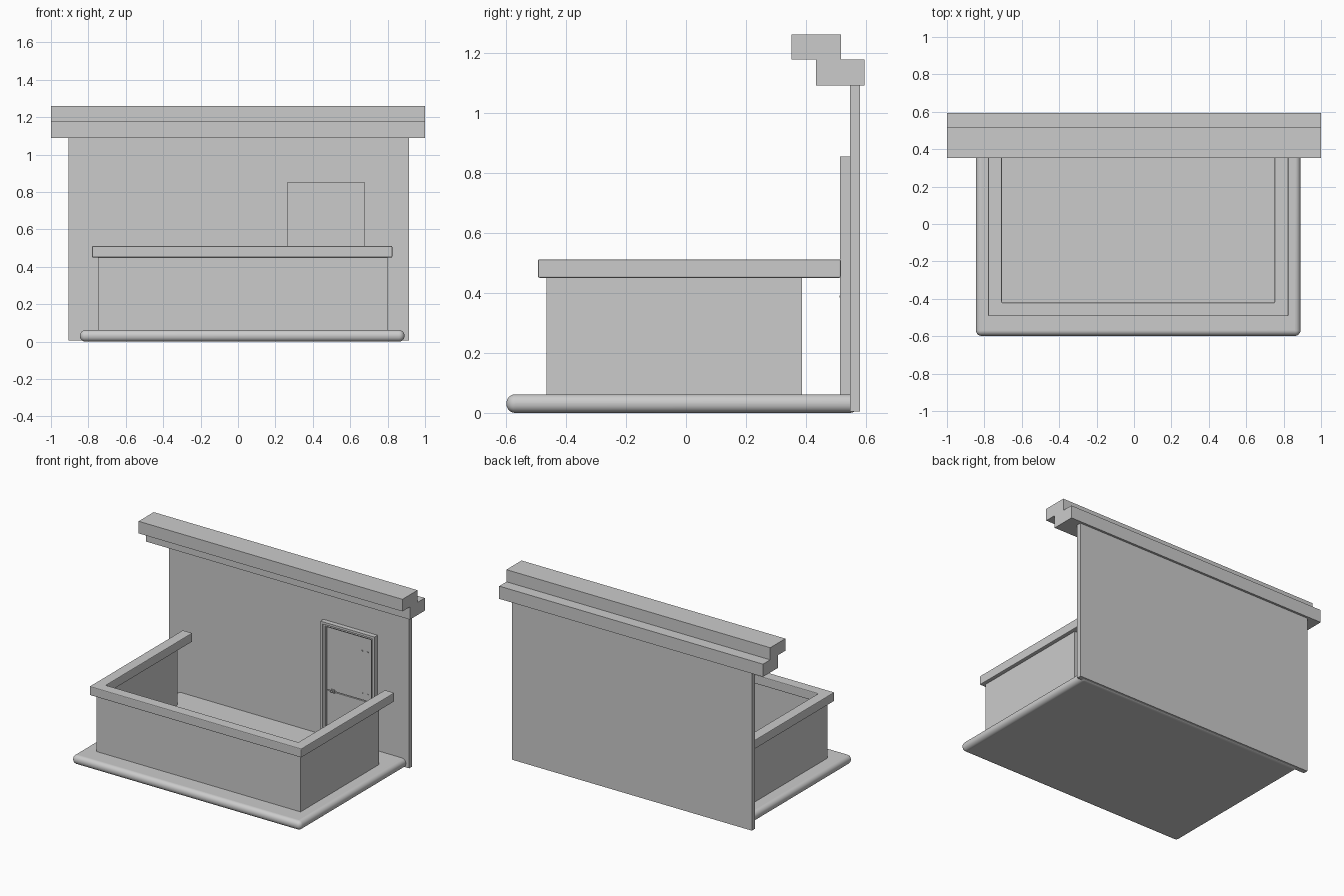
import bpy, bmesh

if "Cube" in bpy.data.objects:
    bpy.data.objects.remove(bpy.data.objects["Cube"])


def bevel(obj, width, segments):
    m = obj.modifiers.new("bevel", 'BEVEL')
    m.width = width
    m.segments = segments
    m.limit_method = 'ANGLE'


def prism(name, pts, place, depth):
    """Extrude a closed outline; place maps 2D points to 3D, depth is the extrusion vector."""
    bm = bmesh.new()
    face = bm.faces.new([bm.verts.new(place(*p)) for p in pts])
    ext = bmesh.ops.extrude_face_region(bm, geom=[face])
    verts = [v for v in ext["geom"] if isinstance(v, bmesh.types.BMVert)]
    bmesh.ops.translate(bm, verts=verts, vec=depth)
    bmesh.ops.recalc_face_normals(bm, faces=bm.faces)
    mesh = bpy.data.meshes.new(name)
    bm.to_mesh(mesh)
    bm.free()
    obj = bpy.data.objects.new(name, mesh)
    bpy.context.collection.objects.link(obj)
    return obj


def box(name, x0, x1, y0, y1, z0, z1):
    pts = [(x0, y0), (x1, y0), (x1, y1), (x0, y1)]
    return prism(name, pts, lambda x, y: (x, y, z0), (0, 0, z1 - z0))


def u_wall(name, x0, x1, y0, y1, t, z0, z1):
    """Three-sided run, open at the back."""
    pts = [(x0, y1), (x0, y0), (x1, y0), (x1, y1),
           (x1 - t, y1), (x1 - t, y0 + t), (x0 + t, y0 + t), (x0 + t, y1)]
    return prism(name, pts, lambda x, y: (x, y, z0), (0, 0, z1 - z0))


def door_trim(name, x0, x1, top, t, y0, y1):
    """Door surround: two jambs and a head."""
    z0 = 0.06
    pts = [(x0, z0), (x0, top), (x1, top), (x1, z0),
           (x1 - t, z0), (x1 - t, top - t), (x0 + t, top - t), (x0 + t, z0)]
    return prism(name, pts, lambda x, z: (x, y0, z), (0, y1 - y0, 0))


# Floor slab with a bullnose edge
slab = box("floor_slab", -0.845, 0.89, -0.598, 0.575, 0.0, 0.062)
bevel(slab, 0.0295, 8)
bpy.context.view_layer.objects.active = slab
slab.select_set(True)
bpy.ops.object.shade_smooth_by_angle()

# Back wall and stepped cornice
box("back_wall", -0.905, 0.915, 0.546, 0.579, 0.005, 1.09)
steps = [(0.352, 1.177), (0.516, 1.177), (0.516, 1.26), (0.352, 1.26)]
lower = [(0.433, 1.09), (0.594, 1.09), (0.594, 1.177), (0.433, 1.177)]
for name, outline in (("cornice_upper", steps), ("cornice_lower", lower)):
    prism(name, outline, lambda y, z: (-1, y, z), (2, 0, 0))

# Balcony parapet and handrail
u_wall("parapet", -0.748, 0.80, -0.465, 0.386, 0.02, 0.055, 0.455)
rail = u_wall("handrail", -0.78, 0.825, -0.493, 0.516, 0.073, 0.45, 0.511)
bevel(rail, 0.005, 2)

# Door surround stepping inward
door_trim("door_frame_outer", 0.265, 0.675, 0.853, 0.016, 0.513, 0.55)
door_trim("door_frame_middle", 0.28, 0.66, 0.838, 0.014, 0.521, 0.55)
door_trim("door_frame_inner", 0.293, 0.647, 0.825, 0.008, 0.528, 0.55)

# Split door leaves with a thin gap
box("door_leaf_lower", 0.30, 0.64, 0.535, 0.55, 0.065, 0.380)
box("door_leaf_upper", 0.30, 0.64, 0.535, 0.55, 0.386, 0.818)

# Door handle and hinges
box("handle_plate", 0.335, 0.36, 0.528, 0.54, 0.378, 0.398)
handle = box("handle_lever", 0.338, 0.375, 0.511, 0.517, 0.384, 0.392)
bevel(handle, 0.002, 2)
box("handle_stem", 0.340, 0.348, 0.515, 0.53, 0.384, 0.392)
for i, z in enumerate((0.43, 0.72)):
    for j, x in enumerate((0.565, 0.605)):
        box(f"hinge_pin_{i}_{j}", x, x + 0.008, 0.532, 0.54, z, z + 0.006)
